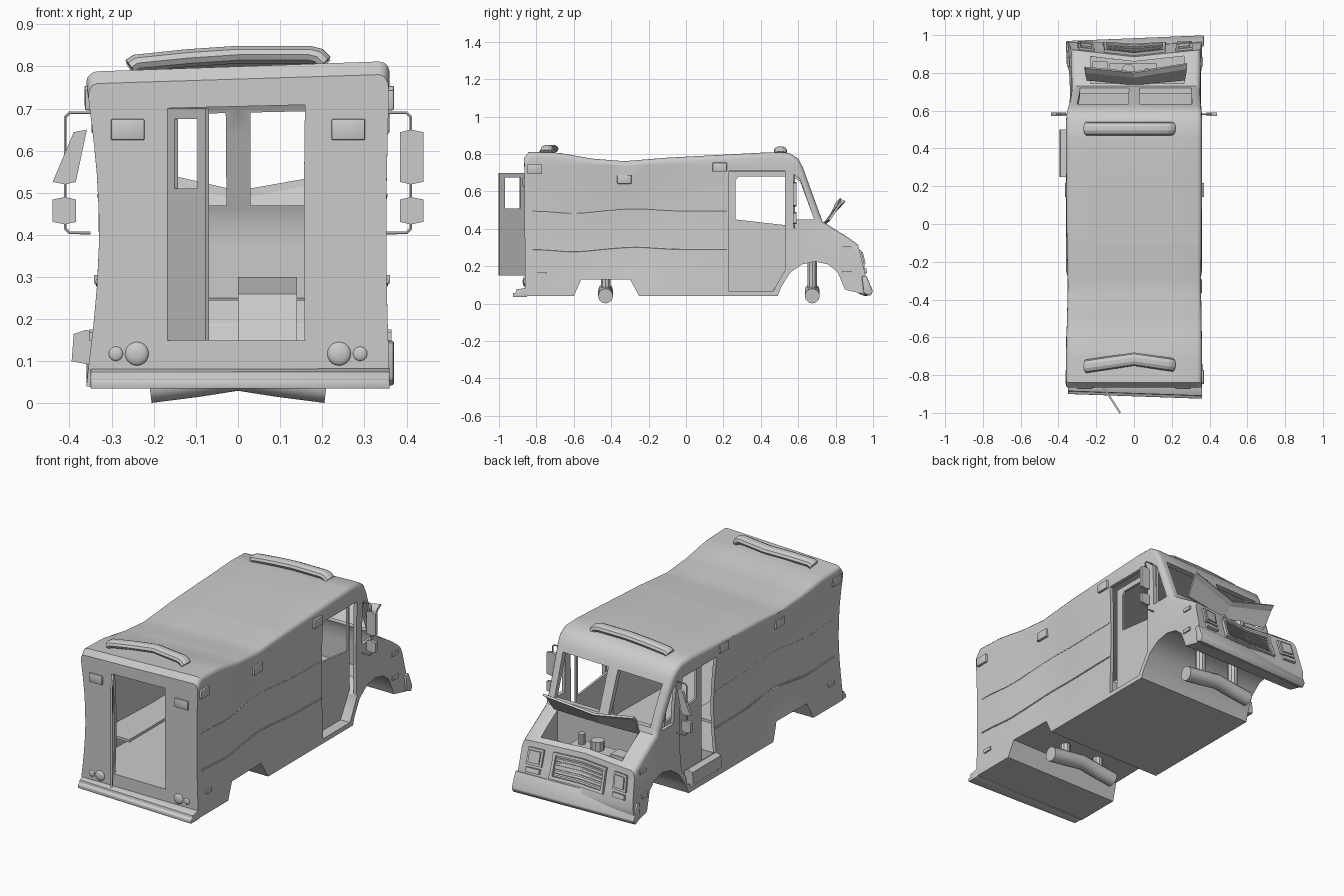
import bpy, bmesh, math
from mathutils import Vector, Matrix

if "Cube" in bpy.data.objects:
    bpy.data.objects.remove(bpy.data.objects["Cube"], do_unlink=True)

paint = bpy.data.materials.new("bare grey")
paint.use_nodes = True
paint.diffuse_color = (0.6, 0.6, 0.6, 1)
paint.node_tree.nodes["Principled BSDF"].inputs["Base Color"].default_value = (0.6, 0.6, 0.6, 1)


def select(ob):
    bpy.ops.object.select_all(action='DESELECT')
    ob.select_set(True)
    bpy.context.view_layer.objects.active = ob


def add(name, bm):
    bmesh.ops.recalc_face_normals(bm, faces=bm.faces)
    me = bpy.data.meshes.new(name)
    bm.to_mesh(me)
    bm.free()
    me.materials.append(paint)
    ob = bpy.data.objects.new(name, me)
    bpy.context.collection.objects.link(ob)
    return ob


def prism(name, pts, a, b, axis='x'):
    """Extrude an outline along x (y, z points) or y (x, z points)."""
    i = 'xyz'.index(axis)
    bm = bmesh.new()
    ends = []
    for d in (a, b):
        ring = []
        for p in pts:
            c = list(p)
            c.insert(i, d)
            ring.append(bm.verts.new(c))
        ends.append(ring)
    n = len(pts)
    for k in range(n):
        j = (k + 1) % n
        bm.faces.new((ends[0][k], ends[0][j], ends[1][j], ends[1][k]))
    for ring in ends:
        bm.faces.new(ring)
    return add(name, bm)


def box(name, x, y, z):
    return prism(name, [(y[0], z[0]), (y[1], z[0]), (y[1], z[1]), (y[0], z[1])], *x)


def cut(ob, *cutters):
    for c in cutters:
        select(ob)
        m = ob.modifiers.new("cut", 'BOOLEAN')
        m.operation, m.solver, m.object = 'DIFFERENCE', 'EXACT', c
        bpy.ops.object.modifier_apply(modifier=m.name)
        bpy.data.objects.remove(c, do_unlink=True)


def soften(ob, width=0.0):
    select(ob)
    if width:
        m = ob.modifiers.new("round", 'BEVEL')
        m.width, m.segments = width, 2
        bpy.ops.object.modifier_apply(modifier=m.name)
    bpy.ops.object.shade_smooth_by_angle(angle=math.radians(35))
    return ob


def tube(name, pts, r, res=3):
    cu = bpy.data.curves.new(name, 'CURVE')
    cu.dimensions, cu.bevel_depth, cu.bevel_resolution, cu.use_fill_caps = '3D', r, res, True
    sp = cu.splines.new('POLY')
    sp.points.add(len(pts) - 1)
    for q, p in zip(sp.points, pts):
        q.co = (*p, 1)
    cu.materials.append(paint)
    ob = bpy.data.objects.new(name, cu)
    bpy.context.collection.objects.link(ob)
    select(ob)
    bpy.ops.object.convert(target='MESH')
    return soften(bpy.context.object)


def clamp(t):
    return max(0, min(1, t))


def bump(t, centre, width):
    return math.exp(-((t - centre) / width) ** 2)


def warp(co):
    """Crushed sides, leaning roof and a pushed-in nose."""
    x, y, z = co
    p = math.sin(math.pi * clamp((z - 0.05) / 0.72))
    pinch = (0.03 if x < 0 else 0.008) + 0.02 * bump(y, -.3, .25)
    push = .035 * clamp((y - .84) / .05) * clamp((z - .1) / .12) * clamp(1 - abs(x) / .33)
    return Vector((x * (1 - p * pinch / 0.36), y - push, z + 0.035 * x * clamp((z - 0.5) / 0.3)))


# Body shell: side outline with both wheel arches
body = [(-.86, .04), (-.60, .04), (-.56, .13), (-.30, .13), (-.25, .04), (.49, .04), (.51, .09),
        (.556, .165), (.62, .21), (.69, .225), (.76, .21), (.81, .17), (.85, .075), (.955, .05),
        (.965, .13), (.92, .315), (.88, .345), (.73, .44), (.625, .72), (.60, .765), (.55, .795),
        (.45, .798), (-.10, .77), (-.33, .752), (-.50, .765), (-.68, .795), (-.84, .80), (-.865, .77)]
shell = prism("van_body", body, -0.36, 0.36)
bm = bmesh.new()
bm.from_mesh(shell.data)
rim = [e for e in bm.edges if abs(e.verts[0].co.x - e.verts[1].co.x) < 1e-5
       and min(v.co.z for v in e.verts) > 0.3]
bmesh.ops.bevel(bm, geom=rim, offset=0.025, segments=3, profile=0.5, affect='EDGES')
bm.to_mesh(shell.data)
bm.free()

# Hollow interior, rear doorway, windscreens, quarter windows, cab doorways, engine bay
inside = [(-.845, .15), (.22, .15), (.22, .07), (.46, .07), (.485, .11), (.535, .19), (.60, .245),
          (.71, .25), (.705, .43), (.60, .70), (.54, .77), (.40, .775), (-.33, .73), (-.68, .77), (-.845, .77)]
cut(shell,
    prism("inside_cut", inside, -.34, .34),
    box("rear_door_cut", (-.165, .16), (-1, -.8), (.15, .705)),
    prism("quarter_cut", [(.58, .68), (.58, .45), (.685, .45), (.61, .66)], -.5, .5),
    prism("doorway_cut", [(.23, .065), (.465, .065), (.487, .105), (.53, .18), (.53, .70), (.23, .70)],
          -.5, .5),
    box("engine_cut", (-.25, .27), (.745, .895), (.26, .8)))
for s in (-1, 1):
    cut(shell, box("screen_cut", (s * .03, s * .31), (.56, .85), (.47, .69)))

# Subdivide and dent the shell
bm = bmesh.new()
bm.from_mesh(shell.data)
for normal, values in (((0, 1, 0), [-.8 + .1 * i for i in range(11)]),
                       ((0, 0, 1), [.1 + .09 * i for i in range(8)]),
                       ((1, 0, 0), [-.18, 0, .18])):
    for v in values:
        bmesh.ops.bisect_plane(bm, geom=bm.verts[:] + bm.edges[:] + bm.faces[:],
                               plane_co=[v * n for n in normal], plane_no=normal)
for v in bm.verts:
    v.co = warp(v.co)
bm.to_mesh(shell.data)
bm.free()
soften(shell)

# Recessed cab doors with windows, hanging step
for name, x in (("right_cab_door", .29), ("left_cab_door", -.25)):
    door = prism(name, [(.22, .06), (.46, .06), (.485, .10), (.545, .19), (.545, .71), (.22, .71)], x, x + .012)
    cut(door, prism("window_cut", [(.265, .45), (.53, .42), (.53, .68), (.28, .68), (.265, .66)],
                    x - .1, x + .1))
prism("hanging_step", [(-.395, .10), (-.34, .09), (-.34, .165), (-.36, .175), (-.39, .165)],
      .25, .50, 'y')

# Rear door leaf swung open
leaf = box("rear_door_leaf", (0, .165), (-.005, .005), (.15, .70))
cut(leaf, box("leaf_window_cut", (.03, .13), (-.1, .1), (.51, .675)))
leaf.matrix_world = Matrix.Translation((-.163, -.862, 0)) @ Matrix.Rotation(math.radians(-57), 4, 'Z')

# Inner shelf and engine cover
box("cargo_shelf", (-.32, -.14), (-.75, .18), (.285, .30))
prism("engine_cover", [(.34, .07), (.47, .07), (.55, .21), (.56, .30), (.40, .26)], 0, .14)

# Belt mouldings and marker lamps on both sides
for s, side in ((-1, "left"), (1, "right")):
    for z, r in ((.29, .005), (.495, .003)):
        line = []
        for i in range(27):
            y = -.82 + .04 * i
            line.append(warp((s * .36, y, z - .012 * bump(y, -.6, .12) + .012 * bump(y, -.27, .15))))
        tube(side + "_moulding", line, r, 1)
    for y, z in ((-.81, .72), (-.33, .665), (.18, .73)):
        c = warp((s * .36, y, z))
        soften(box(side + "_marker", (c.x - .01, c.x + .012), (y - .038, y + .038),
                   (z - .024, z + .024)), .004)
    for y, z in ((-.77, .16), (.86, .295), (.86, .165)):
        c = warp((s * .36, y, z))
        box(side + "_reflector", (c.x - .008, c.x + .008), (y - .025, y + .025), (z - .01, z + .01))

    # Rear lamps
    soften(box(side + "_rear_marker", (s * .262 - .04, s * .262 + .04), (-.873, -.85),
               (.625, .675)), .004)
    for x, r in ((.24, .028), (.29, .017)):
        bm = bmesh.new()
        bmesh.ops.create_uvsphere(bm, u_segments=20, v_segments=10, radius=r)
        bmesh.ops.transform(bm, verts=bm.verts, matrix=Matrix.Translation((s * x, -.862, .118))
                            @ Matrix.Diagonal((1, .4, 1, 1)))
        soften(add(side + "_rear_lamp", bm))

    # Mirrors on bent arms; one side is knocked askew
    tube(side + "_mirror_arm", [(s * x, .58, z) for x, z in
         ((.35, .69), (.40, .69), (.41, .68), (.41, .415), (.40, .405), (.35, .405))], .004, 1)
    lean = .05 if s < 0 else 0
    for z0, z1, k in ((.52, .65, lean), (.425, .49, 0)):
        o = .006
        pts = [(.385, z0 + o), (.41, z0), (.44, z0 + o), (.44 - k, z1 - o), (.41 - k, z1), (.385 - k / 2, z1 - o)]
        prism(side + "_mirror", [(s * x, z) for x, z in pts], .573, .59, 'y')

# Flattened roof light bars with drooping ends
for name, y, bend, lift in (("rear_roof_bar", -.735, .012, .008), ("front_roof_bar", .505, 0, 0)):
    path = [(-.255, .79), (-.24, .80), (-.12, .812), (0, .82), (.17, .82), (.19, .815), (.205, .80)]
    bar = tube(name, [(x, y + bend * (1 - abs(x) / .13), z + lift) for x, z in path], .022)
    for v in bar.data.vertices:
        v.co.y = y + (v.co.y - y) * 1.6

# Bumpers, both knocked crooked
rear = prism("rear_bumper", [(-.85, .035), (-.90, .035), (-.90, .055), (-.885, .06), (-.885, .075),
             (-.85, .085)], -.35, .36)
for v in rear.data.vertices:
    v.co.y -= .025 * (v.co.x + .35) / .71 * (v.co.y < -.86)
soften(rear, .003)
front = prism("front_bumper", [(.94, .13), (.965, .135), (1.0, .05), (.985, .025), (.95, .04)], -.36, .37)
for v in front.data.vertices:
    v.co.y -= .03 * (.37 - v.co.x) / .73
    v.co.z += .015 * abs(v.co.x) / .36
soften(front, .006)

# Grille and headlamps lie on the sloping, pushed-in nose
nose = Matrix.Translation((0, .9425, .2225)) @ Matrix.Rotation(math.radians(13.7), 4, 'X')


def on_nose(name, x0, x1, z, h, d=.01):
    ob = box(name, (x0, x1), (-.01, d), (z - h, z + h))
    ob.data.transform(nose)
    for v in ob.data.vertices:
        v.co = warp(v.co)


for s in (-1, 1):
    for z in (-.06, .06):
        on_nose("grille_rail", 0, s * .17, z, .007, .015)
    for i in range(5):
        on_nose("grille_slat", 0, s * .155, -.04 + .02 * i, .004)
    on_nose("grille_post", s * .152, s * .168, 0, .06, .015)
    on_nose("headlamp_frame", s * .225, s * .315, .02, .045)
    on_nose("headlamp", s * .238, s * .302, .02, .032, .018)
    on_nose("turn_lamp", s * .23, s * .31, -.05, .012, .014)

# Buckled bonnet, propped open
bonnet = bmesh.new()
rows = [[bonnet.verts.new(p) for p in row] for row in (
    ((-.25, .76, .45), (0, .735, .43), (.27, .76, .45)),
    ((-.26, .80, .54), (0, .775, .485), (.28, .82, .54)),
    ((-.26, .825, .565), (0, .80, .505), (.28, .845, .555)))]
for a, b in zip(rows, rows[1:]):
    for k in (0, 1):
        bonnet.faces.new((a[k], a[k + 1], b[k + 1], b[k]))
bonnet = add("bonnet", bonnet)
m = bonnet.modifiers.new("thickness", 'SOLIDIFY')
m.thickness = .012

# Engine
box("engine_block", (-.13, .12), (.77, .85), (.25, .32))
tube("air_filter", [(-.03, .815, .31), (-.03, .815, .37)], .035)
tube("coolant_tank", [(.07, .81, .31), (.07, .81, .38)], .018)
box("battery", (-.22, -.14), (.79, .86), (.25, .34))

# Axles, sagging at the ends, on stub posts
for name, y, top in (("rear_axle", -.43, .14), ("front_axle", .675, .235)):
    tube(name, [(-.21, y, .041), (-.10, y, .055), (0, y, .07), (.10, y, .055), (.21, y, .041)], .04, 4)
    for s in (-1, 1):
        tube(name + "_post", [(s * .11, y, .06), (s * .11, y, top)], .027)
